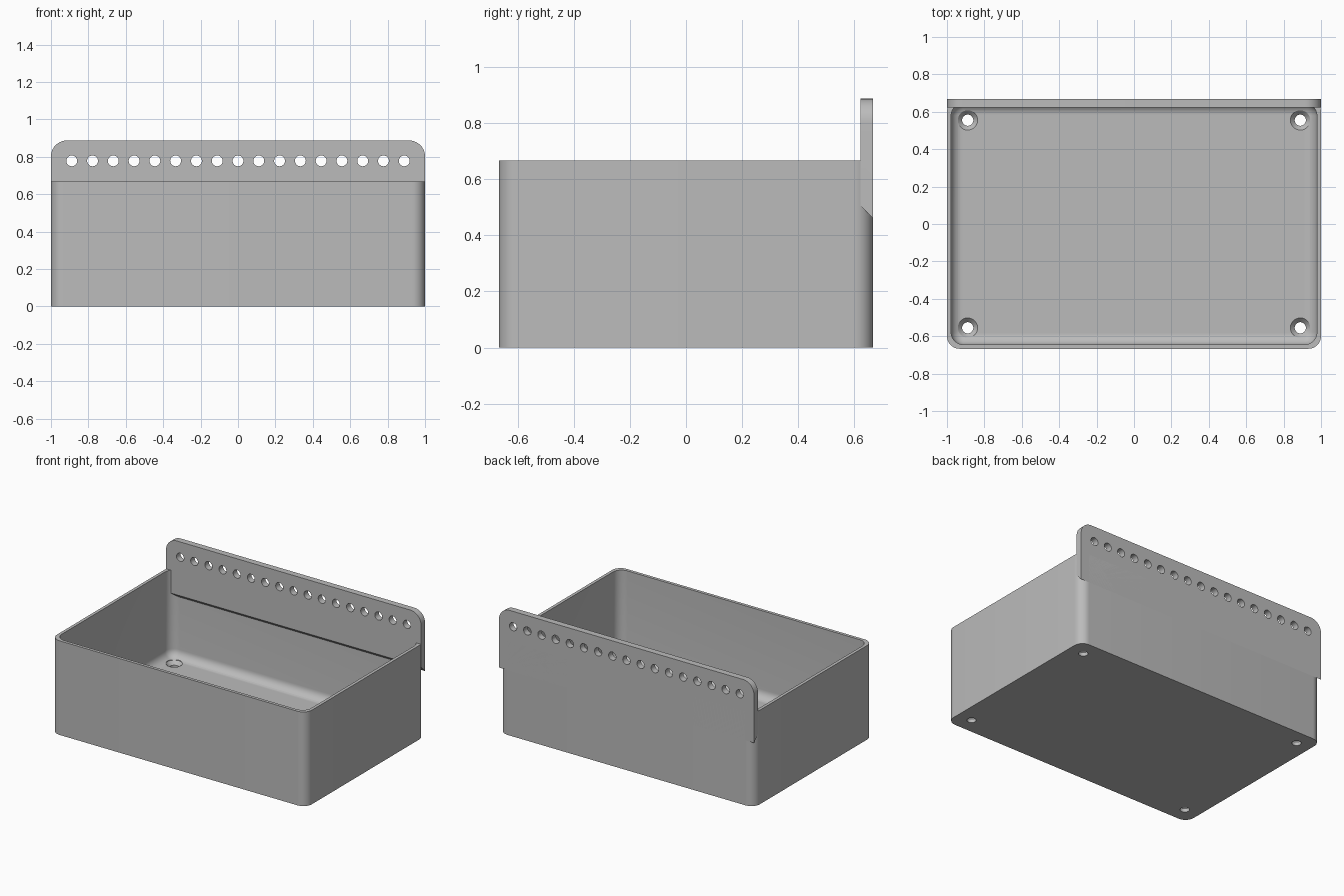
import bpy, bmesh, math

old = bpy.data.objects.get("Cube")
if old:
    bpy.data.objects.remove(old)

HALF_X, HALF_Y, HEIGHT = 1.0, 0.667, 0.667
WALL, CORNER, FLOOR, FILLET = 0.022, 0.067, 0.05, 0.06
PLATE_TOP, PLATE_FRONT = 0.887, 0.622

grey = bpy.data.materials.new("light grey plastic")
grey.use_nodes = True
colour = (0.5, 0.5, 0.5, 1)
grey.diffuse_color = colour
grey.node_tree.nodes["Principled BSDF"].inputs["Base Color"].default_value = colour


def finish(bm, name):
    bmesh.ops.recalc_face_normals(bm, faces=bm.faces)
    mesh = bpy.data.meshes.new(name)
    bm.to_mesh(mesh)
    bm.free()
    mesh.materials.append(grey)
    obj = bpy.data.objects.new(name, mesh)
    bpy.context.collection.objects.link(obj)
    return obj


def bridge(bm, a, b):
    for i in range(len(a)):
        j = (i + 1) % len(a)
        bm.faces.new((a[i], a[j], b[j], b[i]))


def loft(bm, rings):
    """Skin a list of point rings and cap both ends."""
    loops = [[bm.verts.new(p) for p in ring] for ring in rings]
    for a, b in zip(loops, loops[1:]):
        bridge(bm, a, b)
    bm.faces.new(loops[0])
    bm.faces.new(loops[-1])


def rounded_ring(inset, z, radius, steps=10):
    ring = []
    for k, (sx, sy) in enumerate(((1, 1), (-1, 1), (-1, -1), (1, -1))):
        cx = sx * (HALF_X - inset - radius)
        cy = sy * (HALF_Y - inset - radius)
        for s in range(steps + 1):
            t = math.pi / 2 * (k + s / steps)
            ring.append((cx + radius * math.cos(t), cy + radius * math.sin(t), z))
    return ring


def circle(x, y, z, r, axis, n=32):
    pts = []
    for i in range(n):
        c, s = r * math.cos(math.tau * i / n), r * math.sin(math.tau * i / n)
        pts.append((x + c, y + s, z) if axis == "z" else (x + c, y, z + s))
    return pts


def cut_and_smooth(obj, cutter):
    cutter.hide_render = True
    mod = obj.modifiers.new("holes", "BOOLEAN")
    mod.operation, mod.solver, mod.object = "DIFFERENCE", "EXACT", cutter
    bpy.ops.object.select_all(action="DESELECT")
    bpy.context.view_layer.objects.active = obj
    obj.select_set(True)
    bpy.ops.object.modifier_apply(modifier=mod.name)
    bpy.data.objects.remove(cutter)
    bpy.ops.object.shade_smooth_by_angle(angle=math.radians(30))


# Open tray with rounded corners and a filleted floor
rings = [rounded_ring(0, 0, CORNER), rounded_ring(0, HEIGHT, CORNER),
         rounded_ring(WALL, HEIGHT, CORNER)]
for s in range(9):
    t = math.pi / 2 * s / 8
    inset = FILLET * (1 - math.cos(t))
    rings.append(rounded_ring(WALL + inset, FLOOR + FILLET * (1 - math.sin(t)),
                              CORNER - inset))
bm = bmesh.new()
loft(bm, rings)
tray = finish(bm, "tray")

# Countersunk screw holes in the floor corners
bm = bmesh.new()
profile = ((0.03, -0.05), (0.03, 0.025), (0.053, FLOOR), (0.053, 0.15))
for x in (-0.889, 0.889):
    for y in (-0.555, 0.555):
        loft(bm, [circle(x, y, z, r, "z") for r, z in profile])
cut_and_smooth(tray, finish(bm, "screw_hole_cutter"))

# Back mounting plate: rounded top corners, sloped underside
def plate_ring(y, bottom, radius=0.085, steps=10):
    ring = [(-HALF_X, y, bottom), (HALF_X, y, bottom)]
    for k, side in enumerate((1, -1)):
        for s in range(steps + 1):
            t = math.pi / 2 * (k + s / steps)
            ring.append((side * (HALF_X - radius) + radius * math.cos(t), y,
                         PLATE_TOP - radius + radius * math.sin(t)))
    return ring


bm = bmesh.new()
loft(bm, [plate_ring(PLATE_FRONT, 0.505), plate_ring(HALF_Y, 0.46)])
plate = finish(bm, "mounting_plate")

# Row of mounting holes
bm = bmesh.new()
for i in range(17):
    x = (i - 8) * 0.1111
    loft(bm, [circle(x, y, 0.778, 0.029, "y") for y in (0.5, 0.8)])
cut_and_smooth(plate, finish(bm, "mounting_hole_cutter"))
